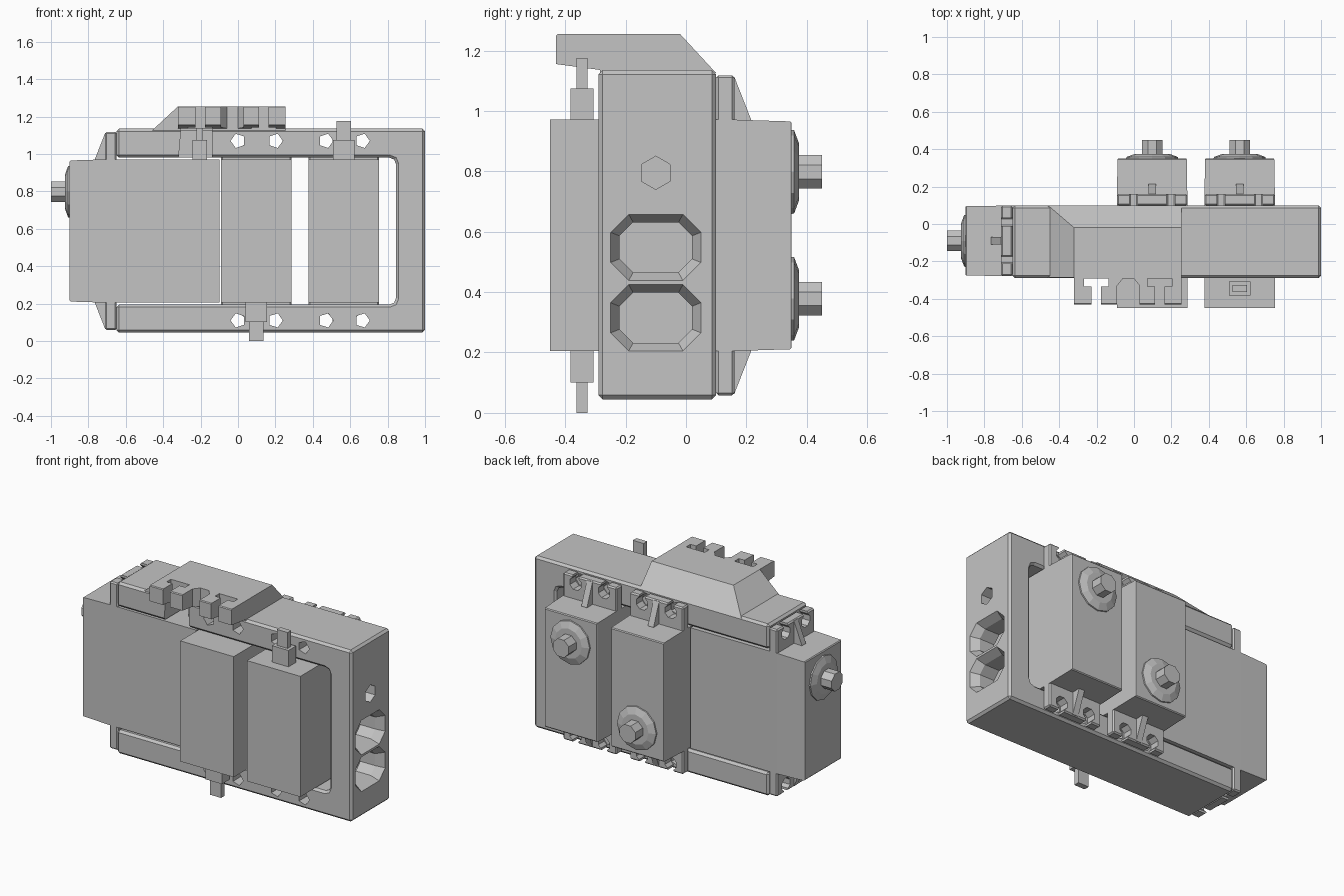
import bpy, bmesh, math
from mathutils import Matrix

old = bpy.data.objects.get("Cube")
if old:
    bpy.data.objects.remove(old, do_unlink=True)

grey = bpy.data.materials.new("plain_grey")
grey.use_nodes = True
grey.diffuse_color = (0.55, 0.55, 0.55, 1)
grey.node_tree.nodes["Principled BSDF"].inputs["Base Color"].default_value = (0.55, 0.55, 0.55, 1)


def loft(name, rings, place=None):
    """Closed solid through loops of equal length."""
    bm = bmesh.new()
    loops = [[bm.verts.new(p) for p in ring] for ring in rings]
    n = len(loops[0])
    for a, b in zip(loops, loops[1:]):
        for i in range(n):
            j = (i + 1) % n
            bm.faces.new((a[i], a[j], b[j], b[i]))
    bm.faces.new(loops[0])
    bm.faces.new(loops[-1])
    bmesh.ops.recalc_face_normals(bm, faces=bm.faces)
    if place:
        bm.transform(place)
    me = bpy.data.meshes.new(name)
    bm.to_mesh(me)
    bm.free()
    me.materials.append(grey)
    ob = bpy.data.objects.new(name, me)
    bpy.context.collection.objects.link(ob)
    return ob


def on_axis(pts, axis, t):
    """Lift flat points to 3D at position t along an axis."""
    order = {"x": lambda p, q: (t, p, q), "y": lambda p, q: (p, t, q), "z": lambda p, q: (p, q, t)}
    return [order[axis](p, q) for p, q in pts]


def prism(name, pts, axis, lo, hi, place=None):
    return loft(name, [on_axis(pts, axis, lo), on_axis(pts, axis, hi)], place)


def box(name, x, y, z, place=None):
    return prism(name, rect(x, y), "z", z[0], z[1], place)


def rect(x, y):
    return [(x[0], y[0]), (x[1], y[0]), (x[1], y[1]), (x[0], y[1])]


def ngon(n, r, cx=0, cy=0, turn=0):
    return [(cx + r * math.cos(turn + math.tau * i / n), cy + r * math.sin(turn + math.tau * i / n))
            for i in range(n)]


def octagon(w, h, c, cx, cy):
    pts = [(w, h - c), (w - c, h), (c - w, h), (-w, h - c),
           (-w, c - h), (c - w, -h), (w - c, -h), (w, c - h)]
    return [(cx + p, cy + q) for p, q in pts]


def bake(ob):
    bpy.context.view_layer.update()
    dg = bpy.context.evaluated_depsgraph_get()
    me = bpy.data.meshes.new_from_object(ob.evaluated_get(dg))
    ob.modifiers.clear()
    ob.data = me


def cut(ob, *cutters):
    for c in cutters:
        m = ob.modifiers.new("cut", "BOOLEAN")
        m.operation, m.solver, m.object = "DIFFERENCE", "EXACT", c
        bake(ob)
        bpy.data.objects.remove(c, do_unlink=True)


def bevel(ob, width):
    m = ob.modifiers.new("edge", "BEVEL")
    m.width, m.segments = width, 1
    m.limit_method, m.angle_limit = "ANGLE", math.radians(50)
    bake(ob)


# C-shaped frame around the servos
L, R, B, T = -0.65, 1.0, 0.045, 1.135
inner = [(L, 0.98), (0.81, 0.98), (0.835, 0.97), (0.845, 0.945),
         (0.845, 0.23), (0.835, 0.205), (0.81, 0.195), (L, 0.195)]
frame = prism("frame", [(L, B), (R, B), (R, T), (L, T)] + inner, "y", -0.29, 0.10)
bevel(frame, 0.014)

# screw holes in both rails
for x in (0.0, 0.2, 0.47, 0.665):
    for z in (0.11, 1.07):
        cut(frame, prism("hole", ngon(5, 0.04, x, z, math.pi * (x < 0.1)), "y", -0.4, 0.2))

# tapered windows and hexagon hole in the end wall
for z in (0.315, 0.548):
    cut(frame, loft("window", [on_axis(octagon(0.15, 0.11, 0.06, -0.1, z), "x", R + 0.001),
                               on_axis(octagon(0.12, 0.083, 0.045, -0.1, z), "x", R - 0.05),
                               on_axis(octagon(0.12, 0.083, 0.045, -0.1, z), "x", 0.8)]))
cut(frame, prism("hex_hole", ngon(6, 0.055, -0.1, 0.795, math.pi / 6), "x", 0.8, 1.1))

# cable passage through the top rail
passage = [(-0.32, 0.95), (-0.14, 0.95), (-0.14, 1.18), (-0.30, 1.18)]
cut(frame, prism("passage", passage, "y", -0.4, -0.02))

# raised mount on the top rail, sloping to the back and to one end
mount = loft("top_mount", [on_axis([(-0.46, -0.285), (0.255, -0.285), (0.255, 0.10), (-0.46, 0.10)], "z", 1.125),
                           on_axis([(-0.32, -0.285), (0.255, -0.285), (0.255, -0.02), (-0.32, -0.02)], "z", 1.255)])
cut(mount, prism("passage", passage, "y", -0.4, -0.04))

# overhanging lip with screw slots and a middle arch
lip = prism("mount_lip", [(-0.43, 1.155), (-0.43, 1.25), (-0.425, 1.255), (-0.28, 1.255), (-0.28, 1.135)],
            "x", -0.32, 0.255)
for x in (-0.202, 0.138):
    slot = [(x - 0.025, -0.5), (x + 0.025, -0.5), (x + 0.025, -0.335), (x + 0.065, -0.335),
            (x + 0.065, -0.292), (x - 0.065, -0.292), (x - 0.065, -0.335), (x - 0.025, -0.335)]
    cut(lip, prism("slot", slot, "z", 1.0, 1.4))
arch = [(-0.09, -0.5), (0.03, -0.5), (0.03, -0.33), (0.0, -0.292), (-0.06, -0.292), (-0.09, -0.33)]
cut(lip, prism("arch", arch, "z", 1.0, 1.4))


def servo(name, place):
    """Servo with its shaft along local +y, cable and shaft towards local +z."""
    w, h = 0.188, 0.383
    rings = [[(x * s, y, z * s) for x, z in rect((-w, w), (-h, h))]
             for y, s in ((0, 1), (0.61, 1), (0.795, 0.985), (0.8, 0.97))]
    loft(name + "_body", rings, place)
    # mounting flange with open screw slots
    flange = box(name + "_flange", (-w, w), (0.55, 0.61), (-0.53, 0.53))
    bevel(flange, 0.008)
    for x in (-0.1, 0.1):
        for s in (-1, 1):
            cut(flange, prism("hole", ngon(8, 0.043, x, s * 0.482, math.pi / 8), "y", 0.5, 0.7),
                box("slot", (x - 0.022, x + 0.022), (0.5, 0.7), sorted((s * 0.48, s * 0.6))))
    flange.data.transform(place)
    # stiffening ribs
    for s in (-1, 1):
        prism(name + "_rib", [(0.605, s * 0.525), (0.61, s * 0.525), (0.665, s * 0.385), (0.665, s * 0.36),
                              (0.605, s * 0.36)], "x", -0.02, 0.02, place)
    # collar and splined shaft
    z = 0.21
    loft(name + "_collar", [on_axis(ngon(12, r, 0, z), "y", y)
                            for y, r in ((0.79, 0.14), (0.808, 0.138), (0.824, 0.095))], place)
    prism(name + "_shaft", ngon(8, 0.06, 0, z, math.pi / 8), "y", 0.81, 0.9, place)
    # cable plug and lead
    box(name + "_cable_plug", (-0.058, 0.058), (0.067, 0.143), (h - 0.01, 0.487), place)
    box(name + "_cable", (-0.038, 0.038), (0.087, 0.123), (0.48, 0.588), place)


mid = 0.588
servo("right_servo", Matrix.Translation((-0.1, -0.09, mid)) @ Matrix.Rotation(math.pi / 2, 4, "Z"))
servo("middle_servo", Matrix.Translation((0.097, -0.45, mid)) @ Matrix.Rotation(math.pi, 4, "Y"))
servo("left_servo", Matrix.Translation((0.565, -0.45, mid)))
